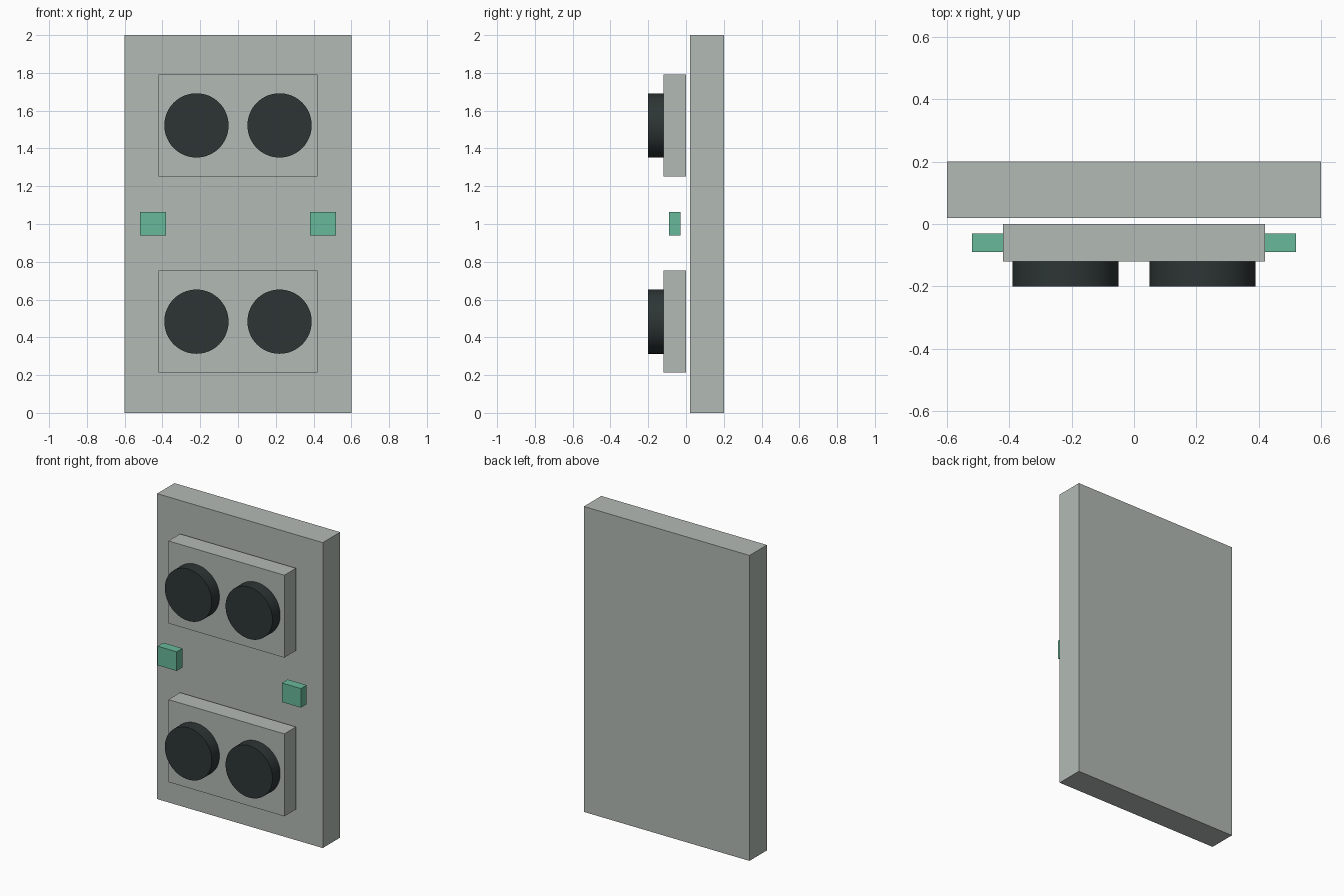
import bpy
import math

cube = bpy.data.objects.get("Cube")
if cube:
    bpy.data.objects.remove(cube, do_unlink=True)


def make_material(name, rgb):
    mat = bpy.data.materials.new(name)
    mat.use_nodes = True
    color = (*rgb, 1.0)
    mat.diffuse_color = color
    mat.node_tree.nodes["Principled BSDF"].inputs["Base Color"].default_value = color
    return mat


grey = make_material("pale_grey", (0.45, 0.49, 0.46))
black = make_material("dark_slate", (0.027, 0.036, 0.036))
green = make_material("soft_green", (0.138, 0.479, 0.328))


def box(name, center, size, mat):
    bpy.ops.mesh.primitive_cube_add(size=1, location=center)
    obj = bpy.context.object
    obj.name = name
    obj.scale = size
    bpy.ops.object.transform_apply(location=False, rotation=False, scale=True)
    obj.data.materials.append(mat)


def disc(name, center, radius, depth, mat):
    bpy.ops.mesh.primitive_cylinder_add(vertices=64, radius=radius, depth=depth,
                                        location=center, rotation=(math.pi / 2, 0, 0))
    obj = bpy.context.object
    obj.name = name
    obj.data.materials.append(mat)
    bpy.ops.object.shade_smooth_by_angle(angle=math.radians(35))


# Back slab
box("back_panel", (0, 0.11, 1), (1.2, 0.18, 2), grey)

# Two mounting plates, each carrying a pair of round lenses
for level, z in (("lower", 0.483), ("upper", 1.522)):
    box(f"{level}_plate", (0, -0.06, z), (0.84, 0.12, 0.54), grey)
    for side, sign in (("left", 1), ("right", -1)):
        disc(f"{level}_{side}_lens", (sign * 0.22, -0.16, z), 0.17, 0.08, black)

# Small green blocks floating between the plates
for side, sign in (("left", 1), ("right", -1)):
    box(f"{side}_indicator", (sign * 0.45, -0.06, 1.002), (0.138, 0.06, 0.125), green)
